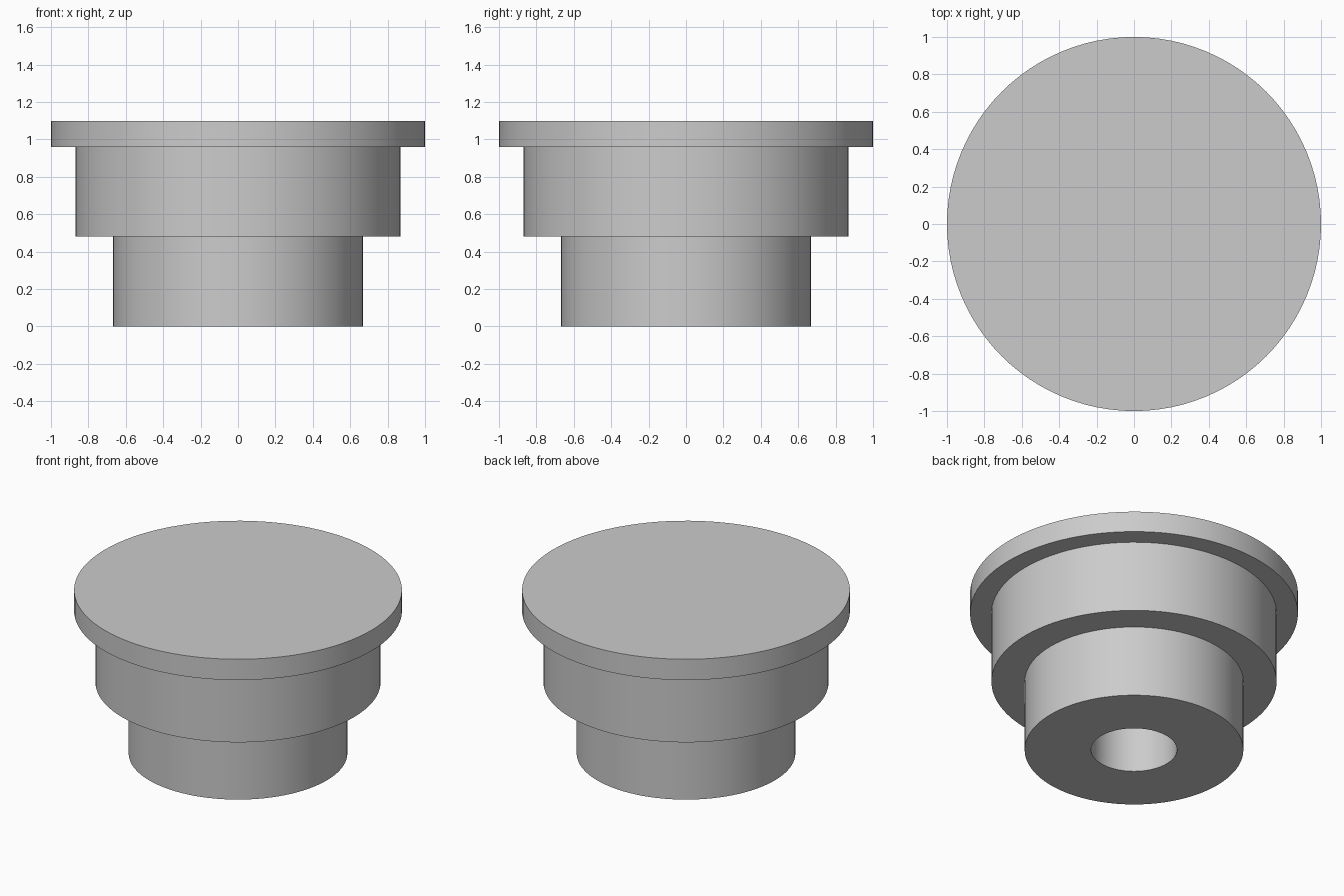
import bpy, bmesh, math

SEGMENTS = 96

cube = bpy.data.objects.get("Cube")
if cube:
    bpy.data.objects.remove(cube, do_unlink=True)

grey = bpy.data.materials.new("light grey")
grey.use_nodes = True
colour = (0.6, 0.6, 0.6, 1)
grey.diffuse_color = colour
grey.node_tree.nodes["Principled BSDF"].inputs["Base Color"].default_value = colour


def lathe(name, profile):
    """Spin a radius/height profile around the z axis."""
    bm = bmesh.new()
    verts = [bm.verts.new((r, 0, z)) for r, z in profile]
    edges = [bm.edges.new(pair) for pair in zip(verts, verts[1:])]
    bmesh.ops.spin(bm, geom=verts + edges, cent=(0, 0, 0), axis=(0, 0, 1),
                   angle=math.tau, steps=SEGMENTS, use_duplicate=False)
    bmesh.ops.remove_doubles(bm, verts=bm.verts, dist=0.0005)
    bmesh.ops.recalc_face_normals(bm, faces=bm.faces)
    mesh = bpy.data.meshes.new(name)
    bm.to_mesh(mesh)
    bm.free()
    mesh.materials.append(grey)
    obj = bpy.data.objects.new(name, mesh)
    bpy.context.collection.objects.link(obj)
    bpy.context.view_layer.objects.active = obj
    obj.select_set(True)
    bpy.ops.object.shade_smooth_by_angle(angle=math.radians(30))
    obj.select_set(False)
    return obj


# Stepped plug: blind bore, narrow stem, wide body, flanged cap
lathe("stepped_plug", [
    (0, 0.72), (0.262, 0.72), (0.262, 0),
    (0.667, 0), (0.667, 0.48),
    (0.87, 0.48), (0.87, 0.96),
    (1, 0.96), (1, 1.1), (0, 1.1),
])
